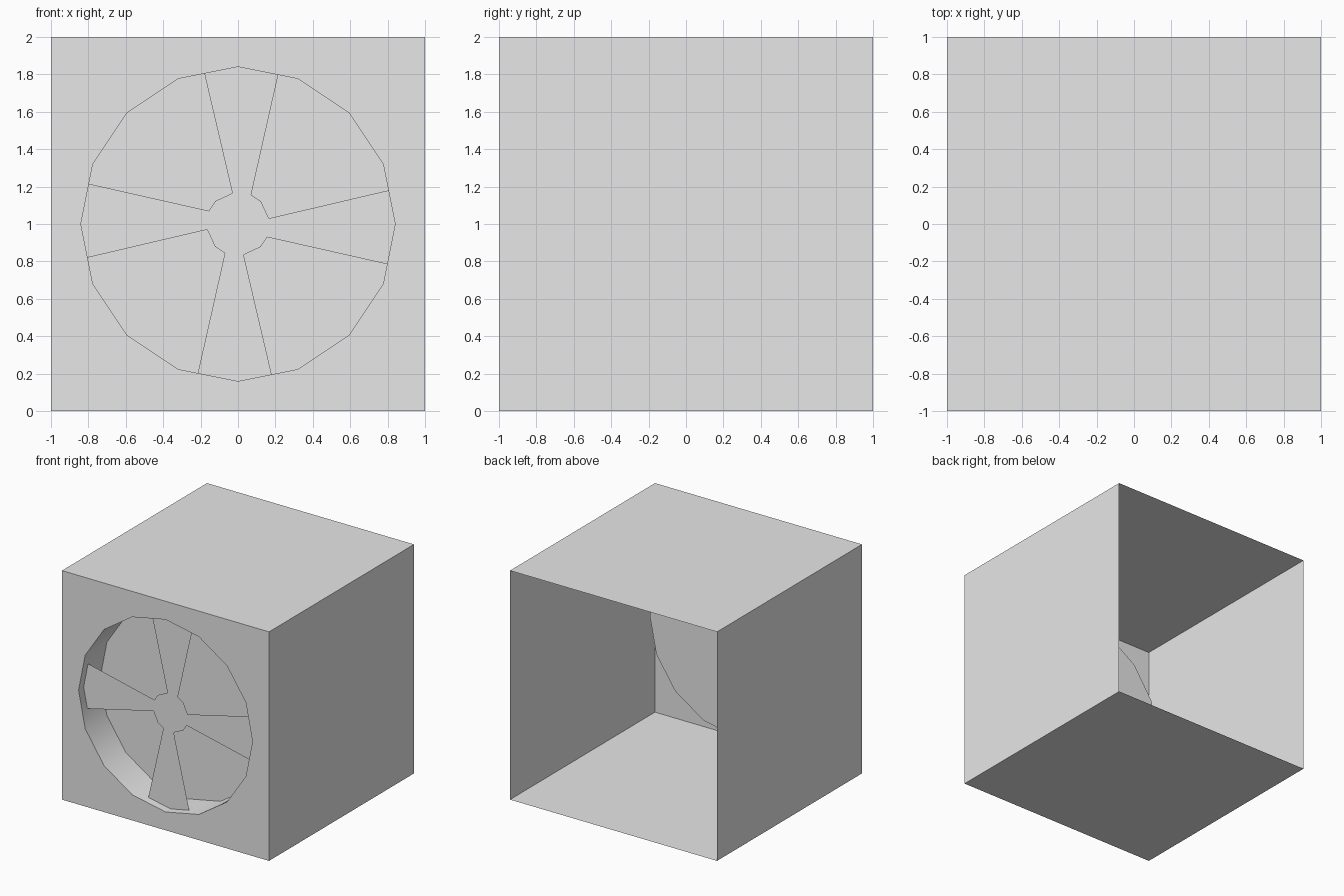
import bpy
import bmesh
import math

cube = bpy.data.objects.get("Cube")
if cube:
    bpy.data.objects.remove(cube, do_unlink=True)

SIDES = 16
HOLE_RADIUS = 0.84
FRONT, BACK, RECESS, FAN = -1.0, 1.0, -0.7, -0.93

grey = bpy.data.materials.new("light grey")
grey.use_nodes = True
colour = (0.8, 0.8, 0.8, 1)
grey.diffuse_color = colour
grey.node_tree.nodes["Principled BSDF"].inputs["Base Color"].default_value = colour


def finish(name, bm):
    mesh = bpy.data.meshes.new(name)
    bm.to_mesh(mesh)
    bm.free()
    mesh.materials.append(grey)
    obj = bpy.data.objects.new(name, mesh)
    bpy.context.collection.objects.link(obj)
    return obj


def ring(y, radius, square=False):
    """Points around the y axis, on a circle or pushed out to a square."""
    points = []
    for i in range(SIDES):
        a = math.tau * i / SIDES
        c, s = math.cos(a), math.sin(a)
        r = radius / max(abs(c), abs(s)) if square else radius
        points.append((r * c, y, 1 + r * s))
    return points


def skin(name, rings, cap=False):
    """Join consecutive rings with quads, optionally closing the last one."""
    bm = bmesh.new()
    loops = [[bm.verts.new(p) for p in points] for points in rings]
    for a, b in zip(loops, loops[1:]):
        for i in range(SIDES):
            j = (i + 1) % SIDES
            bm.faces.new((a[i], a[j], b[j], b[i]))
    if cap:
        bm.faces.new(loops[-1])
    return finish(name, bm)


# Box shell, open at the back, with a round opening in its front
skin("housing", [ring(BACK, 1, True), ring(FRONT, 1, True), ring(FRONT, HOLE_RADIUS)])

# Round recess with a closed bottom
recess = skin("round_recess", [ring(FRONT, HOLE_RADIUS), ring(RECESS, HOLE_RADIUS)], cap=True)
bpy.ops.object.select_all(action="DESELECT")
recess.select_set(True)
bpy.context.view_layer.objects.active = recess
bpy.ops.object.shade_smooth_by_angle(angle=math.radians(30))

# Flat four-bladed fan: one blade outline plus a hub corner, turned by quarters
outline = [(-0.03, 0.165), (-0.18, 0.805), (0, HOLE_RADIUS),
           (0.215, 0.798), (0.07, 0.155), (0.122, 0.122)]
bm = bmesh.new()
hub = []
for quarter in range(4):
    verts = [bm.verts.new((x, FAN, 1 + z)) for x, z in outline]
    bm.faces.new(verts[4::-1])
    hub += [verts[0], verts[4], verts[5]]
    outline = [(z, -x) for x, z in outline]
bm.faces.new(hub[::-1])
finish("fan", bm)
